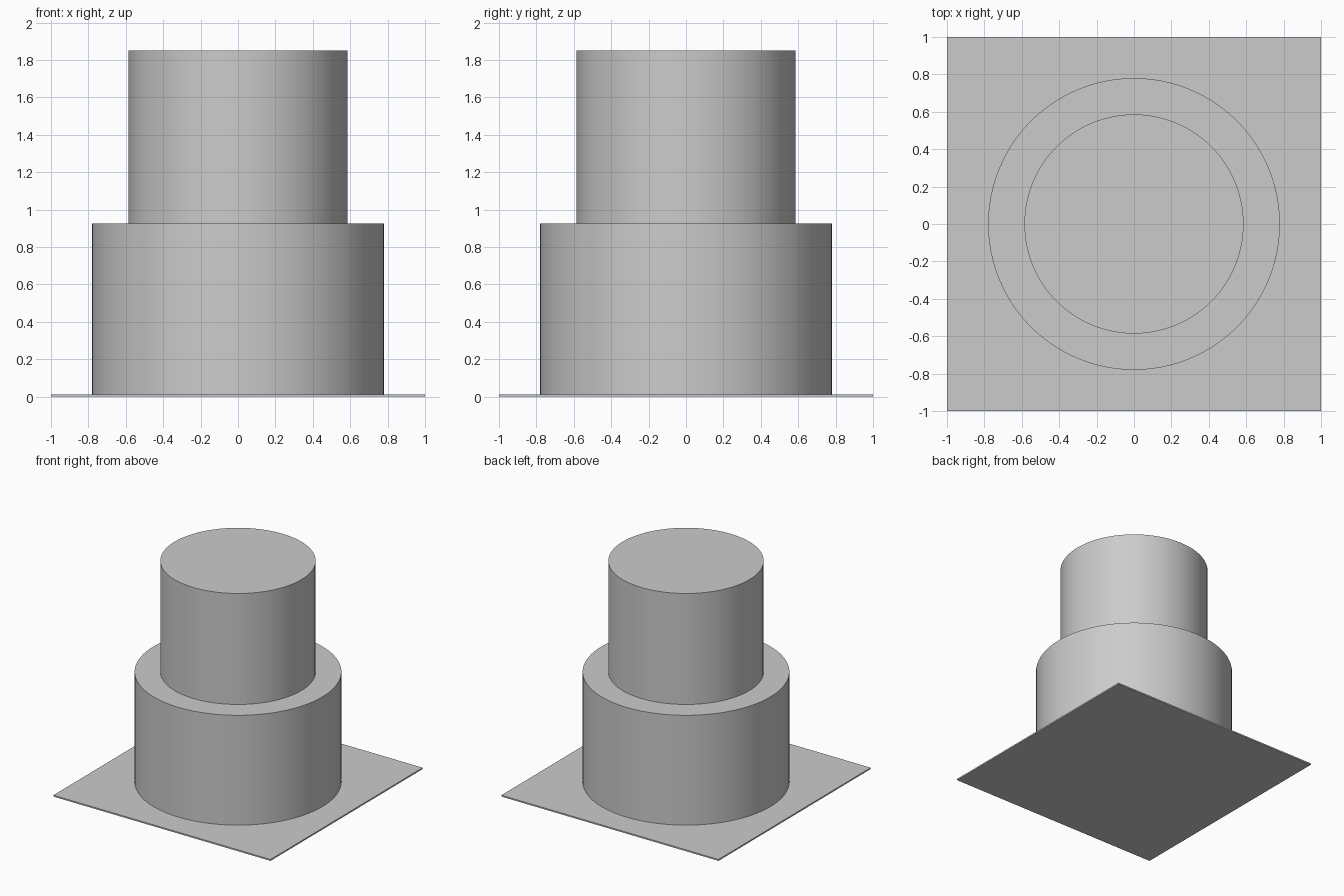
import bpy

if "Cube" in bpy.data.objects:
    bpy.data.objects.remove(bpy.data.objects["Cube"])


def cylinder(name, radius, z0, z1):
    bpy.ops.mesh.primitive_cylinder_add(
        vertices=96, radius=radius, depth=z1 - z0, location=(0, 0, (z0 + z1) / 2))
    obj = bpy.context.object
    obj.name = name
    bpy.ops.object.shade_smooth_by_angle()
    return obj


PLATE_TOP, STEP, TOP = 0.012, 0.926, 1.85

# Thin square base plate
bpy.ops.mesh.primitive_cube_add(size=1, location=(0, 0, PLATE_TOP / 2))
plate = bpy.context.object
plate.name = "base_plate"
plate.scale = (2, 2, PLATE_TOP)
bpy.ops.object.transform_apply(location=False, rotation=False, scale=True)

# Two stacked drums
cylinder("lower_drum", 0.78, PLATE_TOP, STEP)
cylinder("upper_drum", 0.586, STEP, TOP)
